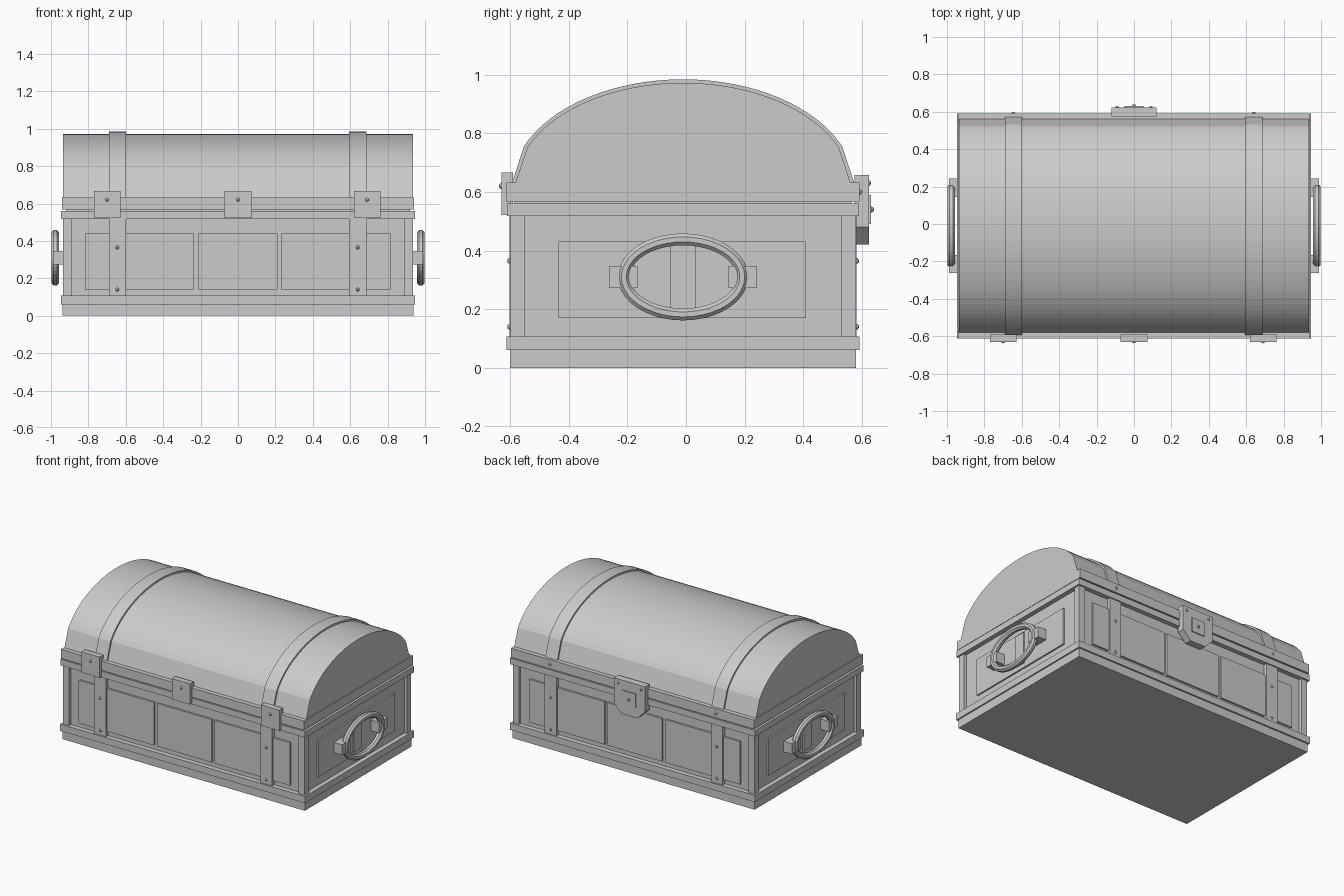
import bpy, bmesh
from math import sin, cos, pi, radians

if "Cube" in bpy.data.objects:
    bpy.data.objects.remove(bpy.data.objects["Cube"])

CY = -0.01          # middle of the chest, front to back
grey = bpy.data.materials.new("plain_grey")
grey.use_nodes = True
colour = (0.6, 0.6, 0.6, 1)
grey.diffuse_color = colour
grey.node_tree.nodes["Principled BSDF"].inputs["Base Color"].default_value = colour


def finish(name, bm):
    bmesh.ops.recalc_face_normals(bm, faces=bm.faces)
    mesh = bpy.data.meshes.new(name)
    bm.to_mesh(mesh)
    bm.free()
    mesh.materials.append(grey)
    ob = bpy.data.objects.new(name, mesh)
    bpy.context.collection.objects.link(ob)
    return ob


def box(name, x, y, z):
    """Box from (low, high) pairs."""
    bm = bmesh.new()
    bmesh.ops.create_cube(bm, size=1)
    for v in bm.verts:
        v.co = [lo + (c + 0.5) * (hi - lo) for c, (lo, hi) in zip(v.co, (x, y, z))]
    return finish(name, bm)


def block(name, half_x, half_y, z):
    return box(name, (-half_x, half_x), (CY - half_y, CY + half_y), z)


def extrude(name, points, direction):
    """Prism from an outline pushed along a direction."""
    bm = bmesh.new()
    face = bm.faces.new([bm.verts.new(p) for p in points])
    moved = bmesh.ops.extrude_face_region(bm, geom=[face], use_keep_orig=True)["geom"]
    bmesh.ops.translate(bm, vec=direction,
                        verts=[g for g in moved if isinstance(g, bmesh.types.BMVert)])
    return finish(name, bm)


def on_face(name, side, x, z, inner, outer):
    """Box standing out of the front (-1) or back (1)."""
    box(name, x, sorted((CY + side * inner, CY + side * outer)), z)


def rivet(name, side, x, y, z):
    bm = bmesh.new()
    bmesh.ops.create_uvsphere(bm, u_segments=8, v_segments=6, radius=0.01)
    bmesh.ops.scale(bm, vec=(1, 0.8, 1), verts=bm.verts)
    bmesh.ops.translate(bm, vec=(x, CY + side * y, z), verts=bm.verts)
    finish(name, bm)


def arch(grow):
    """Points of the domed lid section, front to back."""
    angles = [0] + [22.4 + i * 135.2 / 32 for i in range(33)] + [180]
    return [(CY - (0.575 + grow) * cos(radians(a)),
             max(0.615 + (0.357 + grow) * sin(radians(a)), 0.62)) for a in angles]


# Body
block("plinth", 0.937, 0.59, (0, 0.06))
block("lower_band", 0.947, 0.602, (0.06, 0.107))
block("body", 0.915, 0.568, (0.1, 0.56))
block("upper_band", 0.947, 0.6, (0.517, 0.56))
block("lid_seam", 0.92, 0.575, (0.555, 0.575))
block("lid_band", 0.94, 0.602, (0.568, 0.632))

# Domed lid with two raised straps
extrude("lid", [(-0.935, y, z) for y, z in arch(0)], (1.87, 0, 0))
for x in (-0.645, 0.64):
    extrude("lid_strap", [(x - 0.046, y, z) for y, z in arch(0.012)], (0.092, 0, 0))

# Corner posts
for sx in (-1, 1):
    for sy in (-1, 1):
        box("corner_post", sorted((sx * 0.888, sx * 0.935)),
            sorted((CY + sy * 0.54, CY + sy * 0.588)), (0.1, 0.52))

# Front and back: raised panels, straps and rivets
for side in (-1, 1):
    for x in ((-0.818, -0.236), (-0.214, 0.21), (0.23, 0.815)):
        on_face("wall_panel", side, x, (0.14, 0.44), 0.55, 0.581)
    for x in (-0.645, 0.64):
        on_face("wall_strap", side, (x - 0.046, x + 0.046), (0.1, 0.52), 0.55, 0.592)
        for z in (0.14, 0.365):
            rivet("strap_rivet", side, x, 0.592, z)

# Front hinge plates
for x in (-0.7, 0, 0.69):
    on_face("hinge_plate", -1, (x - 0.071, x + 0.071), (0.522, 0.667), 0.58, 0.62)
    rivet("hinge_rivet", -1, x, 0.62, 0.62)

# Back lock with clipped lower corners
outline = [(-0.12, 0.657), (0.12, 0.657), (0.12, 0.48), (0.06, 0.42), (-0.06, 0.42), (-0.12, 0.48)]
extrude("lock_plate", [(x, 0.575, z) for x, z in outline], (0, 0.049, 0))
on_face("lock_boss", 1, (-0.05, 0.05), (0.49, 0.59), 0.6, 0.641)
rivet("lock_knob", 1, 0, 0.643, 0.54)
for x in (-0.09, 0.09):
    rivet("lock_rivet", 1, x, 0.633, 0.63)
for x in (-0.645, 0.64):
    rivet("lid_rivet", 1, x, 0.602, 0.6)


def ring(name, x):
    """Oval carrying ring with an eight-sided section."""
    bm = bmesh.new()
    n, m = 40, 8
    rows = []
    for i in range(n):
        a = 2 * pi * i / n
        row = []
        for j in range(m):
            b = 2 * pi * (j + 0.5) / m
            r = 0.022 * cos(b)
            row.append(bm.verts.new((x + 0.022 * sin(b), CY + (0.202 + r) * cos(a),
                                     0.31 + (0.128 + r) * sin(a))))
        rows.append(row)
    for i in range(n):
        p, q = rows[i], rows[(i + 1) % n]
        for j in range(m):
            k = (j + 1) % m
            bm.faces.new((p[j], q[j], q[k], p[k]))
    finish(name, bm)


# Side panels and carrying handles
for s in (-1, 1):
    def side_box(name, x, y, z):
        box(name, sorted((s * x[0], s * x[1])), (CY + y[0], CY + y[1]), z)
    side_box("side_panel", (0.9, 0.926), (-0.425, 0.42), (0.17, 0.43))
    side_box("handle_back_plate", (0.9, 0.934), (-0.043, 0.043), (0.2, 0.42))
    for y in (-0.204, 0.204):
        side_box("handle_mount", (0.91, 0.99), (y - 0.049, y + 0.049), (0.273, 0.347))
    ring("handle_ring", s * 0.977)
